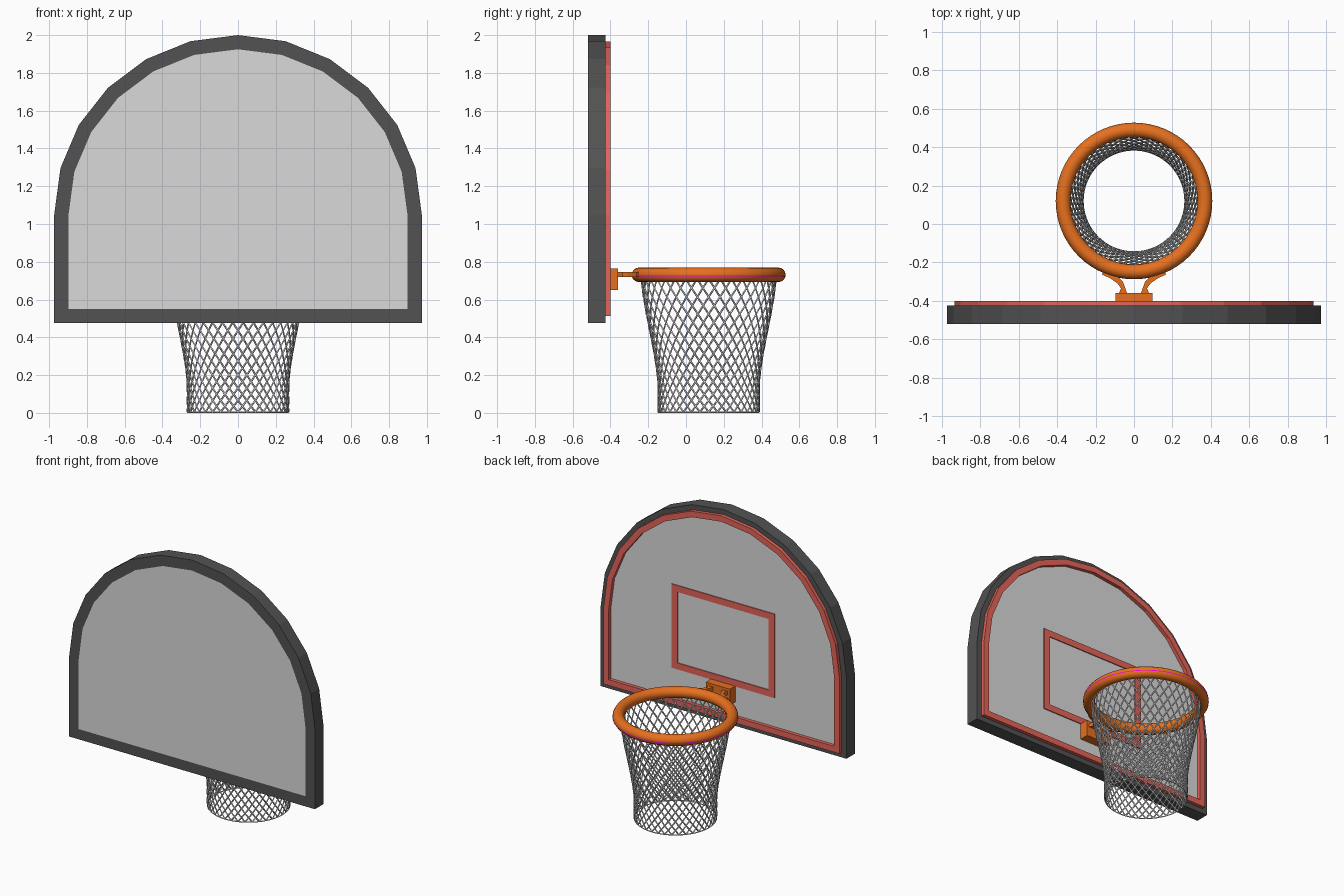
import bpy, bmesh, math
from mathutils import Vector

if "Cube" in bpy.data.objects:
    bpy.data.objects.remove(bpy.data.objects["Cube"])


def material(name, r, g, b, a=1.0):
    m = bpy.data.materials.new(name)
    m.diffuse_color = (r, g, b, a)
    m.use_nodes = True
    m.node_tree.nodes["Principled BSDF"].inputs["Base Color"].default_value = m.diffuse_color
    return m


DARK = material("dark_grey", 0.085, 0.085, 0.085)
GLASS = material("panel_grey", 0.70, 0.70, 0.70, 0.58)
RED = material("trim_red", 0.77, 0.13, 0.10)
ORANGE = material("rim_orange", 0.84, 0.17, 0.014)
NET = material("net_white", 0.75, 0.75, 0.75)
MAGENTA = material("magenta", 1.0, 0.0, 1.0)

CY = 0.12          # hoop centre along y
RIM_Z, RIM_R, RIM_T = 0.731, 0.369, 0.0385


def finish(name, bm, mat, smooth=False):
    bmesh.ops.recalc_face_normals(bm, faces=bm.faces[:])
    me = bpy.data.meshes.new(name)
    bm.to_mesh(me)
    bm.free()
    me.materials.append(mat)
    if smooth:
        for p in me.polygons:
            p.use_smooth = True
    ob = bpy.data.objects.new(name, me)
    bpy.context.collection.objects.link(ob)
    return ob


def board_outline(rx, top, bottom):
    """Straight bottom with a half-ellipse top in 15 degree steps."""
    pts = [(-rx, bottom), (rx, bottom)]
    for i in range(13):
        a = math.radians(15 * i)
        pts.append((rx * math.cos(a), 1.05 + (top - 1.05) * math.sin(a)))
    return pts


def rect(hx, z0, z1):
    return [(-hx, z0), (hx, z0), (hx, z1), (-hx, z1)]


def ring_prism(name, outer, inner, y0, y1, mat):
    bm = bmesh.new()
    loops = [[bm.verts.new((x, y, z)) for x, z in pts]
             for pts, y in ((outer, y0), (outer, y1), (inner, y1), (inner, y0))]
    n = len(outer)
    for k in range(4):
        a, b = loops[k], loops[(k + 1) % 4]
        for i in range(n):
            j = (i + 1) % n
            bm.faces.new((a[i], a[j], b[j], b[i]))
    return finish(name, bm, mat)


def prism(name, pts, lo, hi, mat, flat):
    """Extrude an outline; flat=True means an xy outline raised along z."""
    bm = bmesh.new()
    place = (lambda u, v, w: (u, v, w)) if flat else (lambda u, v, w: (u, w, v))
    a = [bm.verts.new(place(u, v, lo)) for u, v in pts]
    b = [bm.verts.new(place(u, v, hi)) for u, v in pts]
    bm.faces.new(a)
    bm.faces.new(b)
    for i in range(len(pts)):
        j = (i + 1) % len(pts)
        bm.faces.new((a[i], a[j], b[j], b[i]))
    return finish(name, bm, mat)


def tube_ring(bm, radius, z, minor, segs, sides):
    rows = []
    for i in range(segs):
        a = 2 * math.pi * i / segs
        row = []
        for k in range(sides):
            b = 2 * math.pi * k / sides
            r = radius + minor * math.cos(b)
            row.append(bm.verts.new((r * math.cos(a), CY + r * math.sin(a),
                                     z + minor * math.sin(b))))
        rows.append(row)
    for i in range(segs):
        p, q = rows[i], rows[(i + 1) % segs]
        for k in range(sides):
            m = (k + 1) % sides
            bm.faces.new((p[k], q[k], q[m], p[m]))


# backboard: frame, panel, raised border and target rectangle
outer_edge = board_outline(0.973, 2.0, 0.477)
inner_edge = board_outline(0.897, 1.925, 0.55)
ring_prism("board_frame", outer_edge, inner_edge, -0.52, -0.425, DARK)
prism("board_panel", inner_edge, -0.52, -0.425, GLASS, False)
ring_prism("board_border", board_outline(0.935, 1.965, 0.512),
           board_outline(0.893, 1.923, 0.554), -0.425, -0.40, RED)
ring_prism("target_rectangle", rect(0.408, 0.762, 1.362), rect(0.36, 0.808, 1.316),
           -0.425, -0.418, RED)

# bracket block and curved arms
prism("bracket", rect(0.095, 0.65, 0.765), -0.425, -0.36, ORANGE, False)
for sx in (-1, 1):
    arm = [(0.08, -0.365), (0.068, -0.335), (0.085, -0.31), (0.12, -0.285),
           (0.168, -0.262), (0.15, -0.24), (0.09, -0.268), (0.058, -0.30),
           (0.045, -0.335), (0.035, -0.365)]
    prism("bracket_arm", [(sx * x, y) for x, y in arm], 0.72, 0.745, ORANGE, True)

# rim
bm = bmesh.new()
tube_ring(bm, RIM_R, RIM_Z, RIM_T, 64, 16)
finish("rim", bm, ORANGE, True)

# thin stripe around the outside of the rim
bm = bmesh.new()
sr = RIM_R + RIM_T + 0.0003
bands = [[bm.verts.new((sr * math.cos(2 * math.pi * i / 64),
                        CY + sr * math.sin(2 * math.pi * i / 64), z))
          for i in range(64)] for z in (0.722, 0.728)]
for i in range(64):
    j = (i + 1) % 64
    bm.faces.new((bands[0][i], bands[0][j], bands[1][j], bands[1][i]))
finish("rim_stripe", bm, MAGENTA, True)

# net: two families of crossing spiral cords
STRANDS, STEPS, CORD = 36, 18, 0.005


def net_radius(z):
    t = min(max((z - 0.16) / 0.56, 0), 1)
    return 0.267 + 0.09 * (t * t * (3 - 2 * t) * 0.5 + t * 0.5)


def net_point(s, hand, i):
    t = i / STEPS
    z = 0.005 + 0.705 * (1 - 1.25 * t + 0.25 * t * t)
    a = 2 * math.pi * s / STRANDS + hand * math.pi * i / STRANDS
    r = net_radius(z)
    return Vector((r * math.cos(a), CY + r * math.sin(a), z))


bm = bmesh.new()
for hand in (-1, 1):
    for s in range(STRANDS):
        pts = [net_point(s, hand, i) for i in range(STEPS + 1)]
        prev = None
        for i, p in enumerate(pts):
            d = (pts[min(i + 1, STEPS)] - pts[max(i - 1, 0)]).normalized()
            out = Vector((p.x, p.y - CY, 0)).normalized()
            side = d.cross(out).normalized()
            row = [bm.verts.new(p + v * CORD) for v in (out, side, -out, -side)]
            if prev:
                for k in range(4):
                    m = (k + 1) % 4
                    bm.faces.new((prev[k], row[k], row[m], prev[m]))
            prev = row
tube_ring(bm, net_radius(0), 0.004, 0.004, 72, 4)
finish("net", bm, NET, True)
